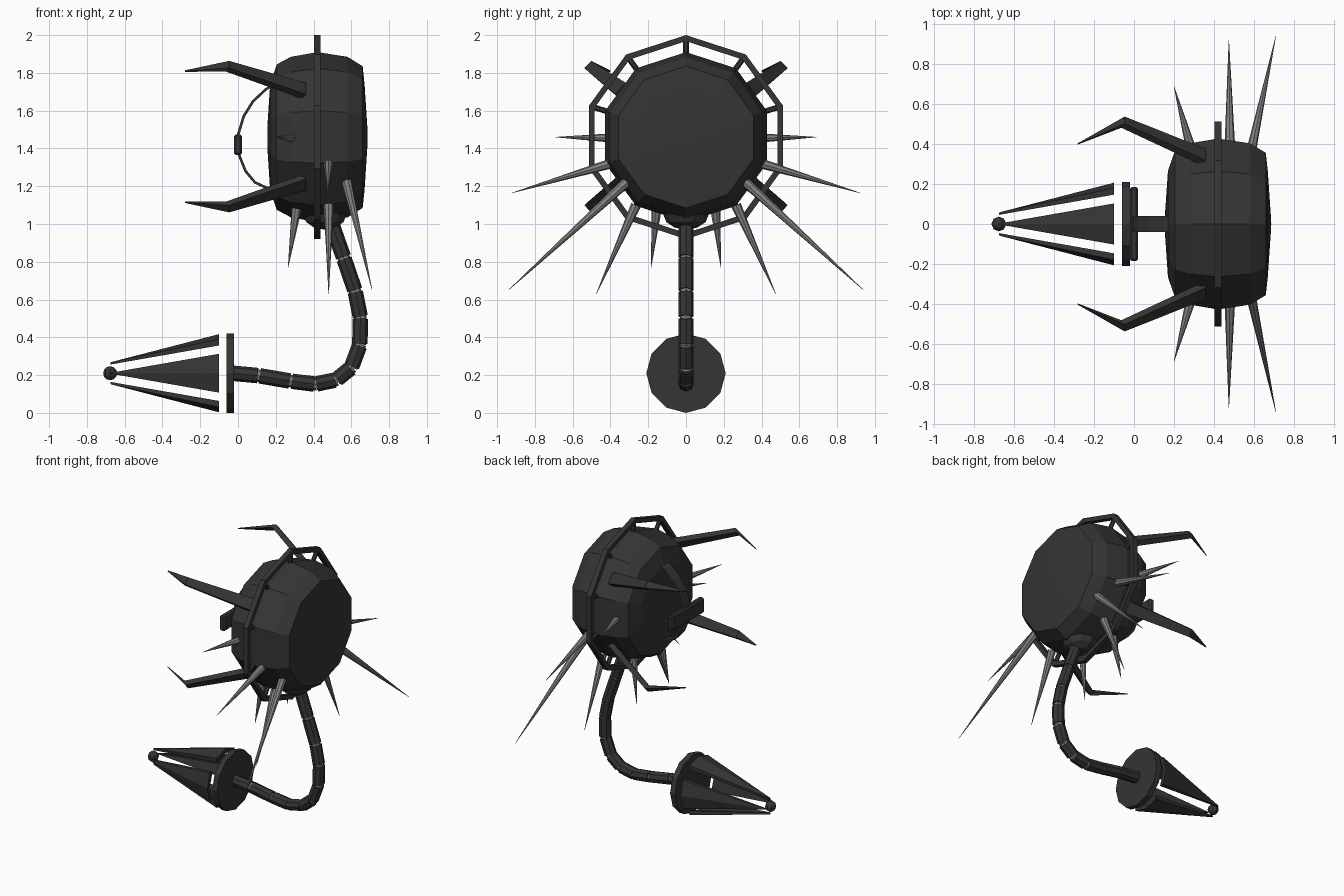
import bpy, bmesh, math
from mathutils import Vector

if "Cube" in bpy.data.objects:
    bpy.data.objects.remove(bpy.data.objects["Cube"])

def material(name, v):
    m = bpy.data.materials.new(name)
    m.diffuse_color = (v, v, v, 1)
    m.use_nodes = True
    m.node_tree.nodes["Principled BSDF"].inputs["Base Color"].default_value = m.diffuse_color
    return m

DARK, STEEL = material("dark_metal", 0.035), material("steel", 0.22)

def finish(name, bm, mat=DARK):
    bmesh.ops.recalc_face_normals(bm, faces=bm.faces)
    me = bpy.data.meshes.new(name)
    bm.to_mesh(me)
    bm.free()
    me.materials.append(mat)
    ob = bpy.data.objects.new(name, me)
    bpy.context.collection.objects.link(ob)
    return ob

def mirror_y(ob):
    ob.modifiers.new("Mirror", 'MIRROR').use_axis = (False, True, False)

def lathe_x(name, profile, n, cx, cz, mat=DARK):
    """Revolve (x, radius) points around an axis along x, one corner on top."""
    bm = bmesh.new()
    rings = [[bm.verts.new((cx + x, r * math.sin(math.tau * i / n), cz + r * math.cos(math.tau * i / n)))
              for i in range(n)] for x, r in profile]
    for a, b in zip(rings, rings[1:]):
        for i in range(n):
            j = (i + 1) % n
            bm.faces.new((a[i], a[j], b[j], b[i]))
    if profile[0] != profile[-1]:
        bm.faces.new(rings[0])
        bm.faces.new(rings[-1])
    return finish(name, bm, mat)

def rod(bm, a, b, r1, r2, n=8):
    """Tapered prism from a to b."""
    a, b = Vector(a), Vector(b)
    d = b - a
    mat = d.to_track_quat('Z', 'Y').to_matrix().to_4x4()
    mat.translation = (a + b) / 2
    bmesh.ops.create_cone(bm, cap_ends=True, segments=n, radius1=r1, radius2=r2, depth=d.length, matrix=mat)

def box(name, c, s):
    bm = bmesh.new()
    bmesh.ops.create_cube(bm, size=1)
    for v in bm.verts:
        v.co = Vector((c[k] + v.co[k] * s[k] for k in range(3)))
    return finish(name, bm)

def sphere(name, c, s, u=10, v=6):
    bm = bmesh.new()
    bmesh.ops.create_uvsphere(bm, u_segments=u, v_segments=v, radius=1)
    for w in bm.verts:
        w.co = Vector((c[k] + w.co[k] * s[k] for k in range(3)))
    return finish(name, bm)

# Drum-shaped body
CX, CZ = 0.42, 1.46
lathe_x("body", [(-.265, .05), (-.25, .28), (-.215, .385), (-.14, .425), (0, .45),
                 (.16, .425), (.24, .375), (.25, .28), (.265, .05)], 10, CX, CZ)

# Hoop round the body with short struts
lathe_x("hoop", [(-.018, .54), (.018, .54), (.018, .508), (-.018, .508), (-.018, .54)], 10, CX, CZ)
bm = bmesh.new()
for i in range(10):
    a = math.tau * i / 10
    d = Vector((0, math.sin(a), math.cos(a)))
    c = Vector((CX, 0, CZ))
    rod(bm, c + d * .42, c + d * .525, .015, .015, 6)
finish("hoop_struts", bm)

# Front strap: thin bent band with a cross bar
bm = bmesh.new()
path = [(.21, 1.745), (.15, 1.715), (.08, 1.65), (.03, 1.57), (0, 1.47), (0, 1.38), (.04, 1.28), (.09, 1.22), (.2, 1.17)]
rows = []
for i, (x, z) in enumerate(path):
    p, q = path[max(i - 1, 0)], path[min(i + 1, len(path) - 1)]
    t = Vector((q[0] - p[0], 0, q[1] - p[1])).normalized()
    off = Vector((t.z, 0, -t.x)) * .007
    rows.append([bm.verts.new(Vector((x, y, z)) + off * s) for y, s in ((-.04, 1), (.04, 1), (.04, -1), (-.04, -1))])
for a, b in zip(rows, rows[1:]):
    for i in range(4):
        bm.faces.new((a[i], a[i - 1], b[i - 1], b[i]))
bm.faces.new(rows[0])
bm.faces.new(rows[-1])
finish("front_strap", bm)
bar = box("front_bar", (0, 0, 1.42), (.042, .37, .11))
bev = bar.modifiers.new("Bevel", 'BEVEL')
bev.width, bev.segments = .01, 1

# Four bent legs: flat section, tapering to a point
for name, s, zo in (("upper_leg", 1, 1.46), ("lower_leg", -1, 1.465)):
    bm = bmesh.new()
    rows = []
    radial, across = Vector((0, .72, .69 * s)), Vector((0, .69, -.72 * s))
    for x, y, z, w, t in ((.35, .335, .245, .042, .017), (-.055, .51, .375, .026, .014), (-.28, .402, .35, .003, .003)):
        c = Vector((x, y, zo + s * z))
        tilt = Vector((t * .6, 0, 0))
        rows.append([bm.verts.new(c + across * w * i + (radial * t + tilt) * j)
                     for i, j in ((1, 1), (-1, 1), (-1, -1), (1, -1))])
    for a, b in zip(rows, rows[1:]):
        for i in range(4):
            bm.faces.new((a[i], a[i - 1], b[i - 1], b[i]))
    bm.faces.new(rows[0])
    bm.faces.new(rows[-1])
    mirror_y(finish(name, bm))

# Steel spikes
bm = bmesh.new()
for a, b in (((.29, .36, 1.455), (.2, .69, 1.46)),
             ((.48, .38, 1.325), (.475, .92, 1.165)),
             ((.575, .31, 1.225), (.71, .94, .65)),
             ((.48, .265, 1.1), (.48, .475, .63)),
             ((.31, .155, 1.08), (.265, .185, .77))):
    rod(bm, a, b, .027, .001, 8)
mirror_y(finish("spikes", bm, STEEL))

# Tail socket and segmented tail
sphere("tail_socket", (.46, 0, 1.05), (.12, .12, .08))
pts = [(.47, 1.05), (.50, .99), (.56, .82), (.62, .645), (.648, .505), (.645, .36), (.6, .24),
       (.52, .175), (.41, .152), (.28, .168), (.11, .197), (-.03, .21)]
segs, joints = bmesh.new(), bmesh.new()
for (x0, z0), (x1, z1) in zip(pts, pts[1:]):
    a, b = Vector((x0, 0, z0)), Vector((x1, 0, z1))
    g = (b - a).normalized() * .006
    rod(segs, a + g, b - g, .041, .041, 8)
    rod(joints, a - g, b, .033, .033, 8)
finish("tail_segments", segs)
finish("tail_joints", joints, STEEL)

# Tail tip: disc, four tapering plates, ball
TZ = .21
lathe_x("tip_disc", [(-.02, .21), (.02, .21)], 12, -.04, TZ)
bm = bmesh.new()
for k in range(4):
    sets = []
    for x, r, w in ((-.1, .207, .52), (-.1, .178, .6), (-.675, .058, .04), (-.675, .046, .04)):
        sets.append([bm.verts.new((x, r * math.sin(k * math.pi / 2 + w * j), TZ + r * math.cos(k * math.pi / 2 + w * j)))
                     for j in (-1, 0, 1)])
    o, i, to, ti = sets
    for p, q in ((o, to), (to, ti), (ti, i), (i, o)):
        for j in (0, 1):
            bm.faces.new((p[j], p[j + 1], q[j + 1], q[j]))
    for j in (0, 2):
        bm.faces.new((o[j], to[j], ti[j], i[j]))
finish("tip_plates", bm)
sphere("tip_ball", (-.677, 0, TZ), (.037, .037, .037), 8, 6)
